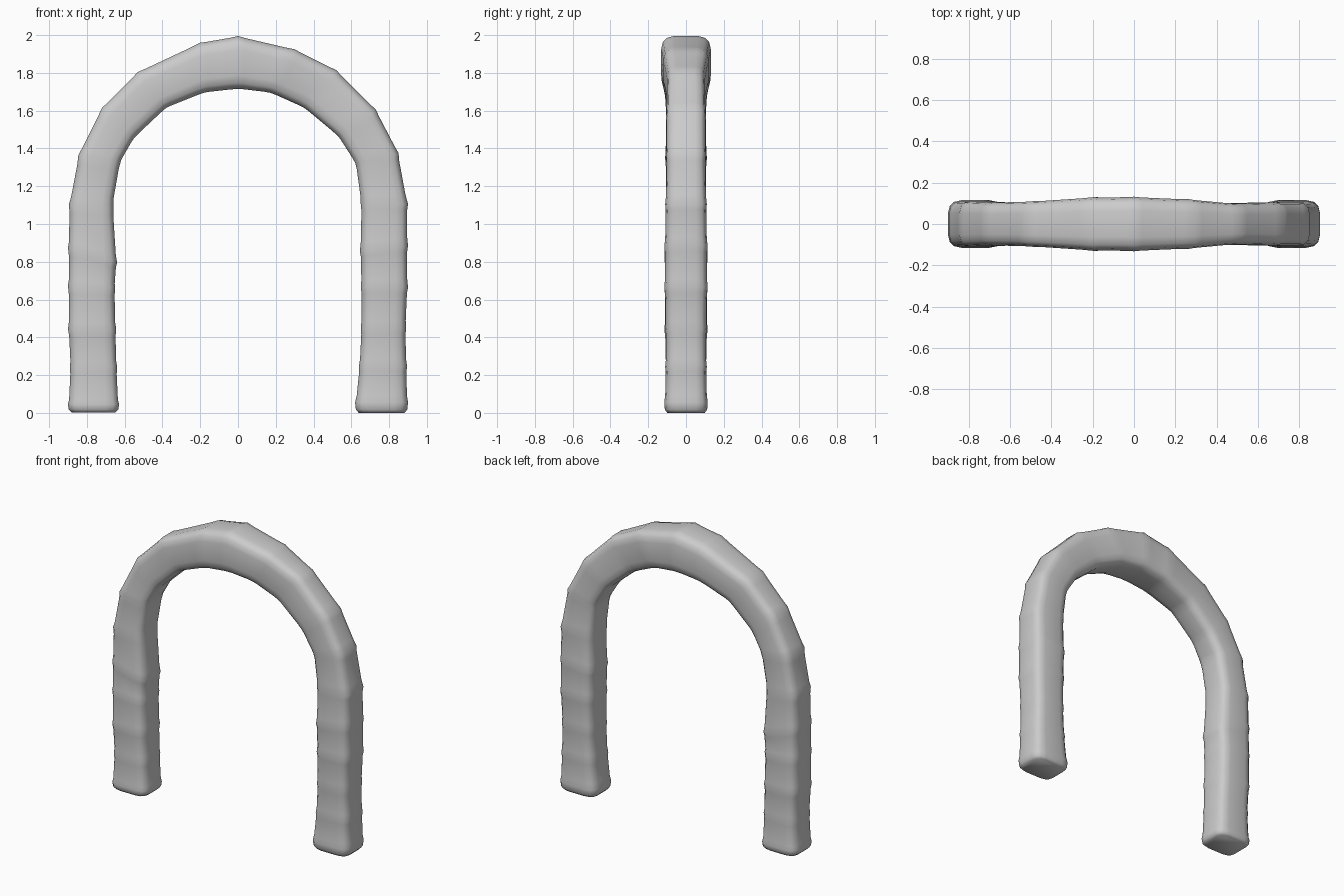
import bpy
import bmesh
import math
from mathutils import Vector

default_cube = bpy.data.objects.get("Cube")
if default_cube:
    bpy.data.objects.remove(default_cube, do_unlink=True)

# One weathered stone colour
stone = bpy.data.materials.new("pale grey stone")
stone.use_nodes = True
stone_colour = (0.6, 0.6, 0.6, 1.0)
stone.diffuse_color = stone_colour
stone.node_tree.nodes["Principled BSDF"].inputs["Base Color"].default_value = stone_colour

# Stone joints: outer x, outer z, inner x, inner z, half depth
right_leg = [
    (-.90, .05, -.63, .05, .115), (-.89, .25, -.64, .25, .11),
    (-.90, .45, -.645, .45, .115), (-.90, .68, -.65, .67, .115),
    (-.90, .88, -.64, .80, .115), (-.895, 1.11, -.66, 1.11, .11),
    (-.845, 1.37, -.62, 1.34, .11),
]
crown = [
    (-.72, 1.62, -.55, 1.46, .105), (-.53, 1.81, -.38, 1.62, .11),
    (-.20, 1.965, -.18, 1.70, .13), (0, 2, 0, 1.72, .132),
    (.30, 1.93, .17, 1.70, .12), (.52, 1.82, .35, 1.62, .10),
    (.73, 1.61, .53, 1.47, .105),
]
left_leg = [
    (.85, 1.38, .62, 1.33, .105), (.90, 1.11, .65, 1.11, .11),
    (.90, .89, .645, .86, .115), (.90, .67, .65, .67, .115),
    (.89, .45, .65, .45, .11), (.895, .25, .64, .25, .11),
    (.90, .06, .62, .06, .115),
]
joints = right_leg + crown + left_leg
SIDES = 16


def signed_power(value, power):
    return math.copysign(abs(value) ** power, value)


def make_ring(bm, outer, inner, depth, scale=1.0):
    """Rounded rectangular cross-section between the two arch outlines."""
    centre, half = (outer + inner) / 2, (outer - inner) / 2
    ring = []
    for i in range(SIDES):
        angle = math.tau * (i + 0.5) / SIDES
        across = signed_power(math.cos(angle), 0.45) * 1.01
        deep = signed_power(math.sin(angle), 0.45) * 1.01
        point = centre + half * across * scale
        point.y = depth * deep * scale
        ring.append(bm.verts.new(point))
    return ring


def foot_ring(bm, joint, height, scale):
    """Inset ring that rounds off the bottom of a leg."""
    ox, oz, ix, iz, depth = joint
    return make_ring(bm, Vector((ox, 0, height)), Vector((ix, 0, height)), depth, scale)


bm = bmesh.new()
rings = [foot_ring(bm, joints[0], 0.008, 0.86), foot_ring(bm, joints[0], 0.022, 0.97)]
previous = None
for number, (ox, oz, ix, iz, depth) in enumerate(joints):
    outer, inner = Vector((ox, 0, oz)), Vector((ix, 0, iz))
    if previous:
        # Each stone narrows slightly just before its next joint
        for share in (0.14, 0.8):
            a = previous[0].lerp(outer, share)
            b = previous[1].lerp(inner, share)
            d = previous[2] + (depth - previous[2]) * share
            on_leg = number < len(right_leg) or number > len(right_leg + crown)
            rings.append(make_ring(bm, a, b, d, 0.965 if on_leg else 0.985))
    rings.append(make_ring(bm, outer, inner, depth))
    previous = (outer, inner, depth)
rings += [foot_ring(bm, joints[-1], 0.022, 0.97), foot_ring(bm, joints[-1], 0.005, 0.86)]

# Skin the arch and close both feet
for lower, upper in zip(rings, rings[1:]):
    for i in range(SIDES):
        j = (i + 1) % SIDES
        bm.faces.new((lower[i], lower[j], upper[j], upper[i]))
bm.faces.new(rings[0])
bm.faces.new(rings[-1])
bmesh.ops.recalc_face_normals(bm, faces=bm.faces)
lowest = min(v.co.z for v in bm.verts)
for v in bm.verts:
    v.co.z -= lowest

mesh = bpy.data.meshes.new("stone_arch")
bm.to_mesh(mesh)
bm.free()
mesh.materials.append(stone)
arch = bpy.data.objects.new("stone_arch", mesh)
bpy.context.collection.objects.link(arch)
bpy.context.view_layer.objects.active = arch
arch.select_set(True)
bpy.ops.object.shade_smooth_by_angle(angle=math.radians(60))
